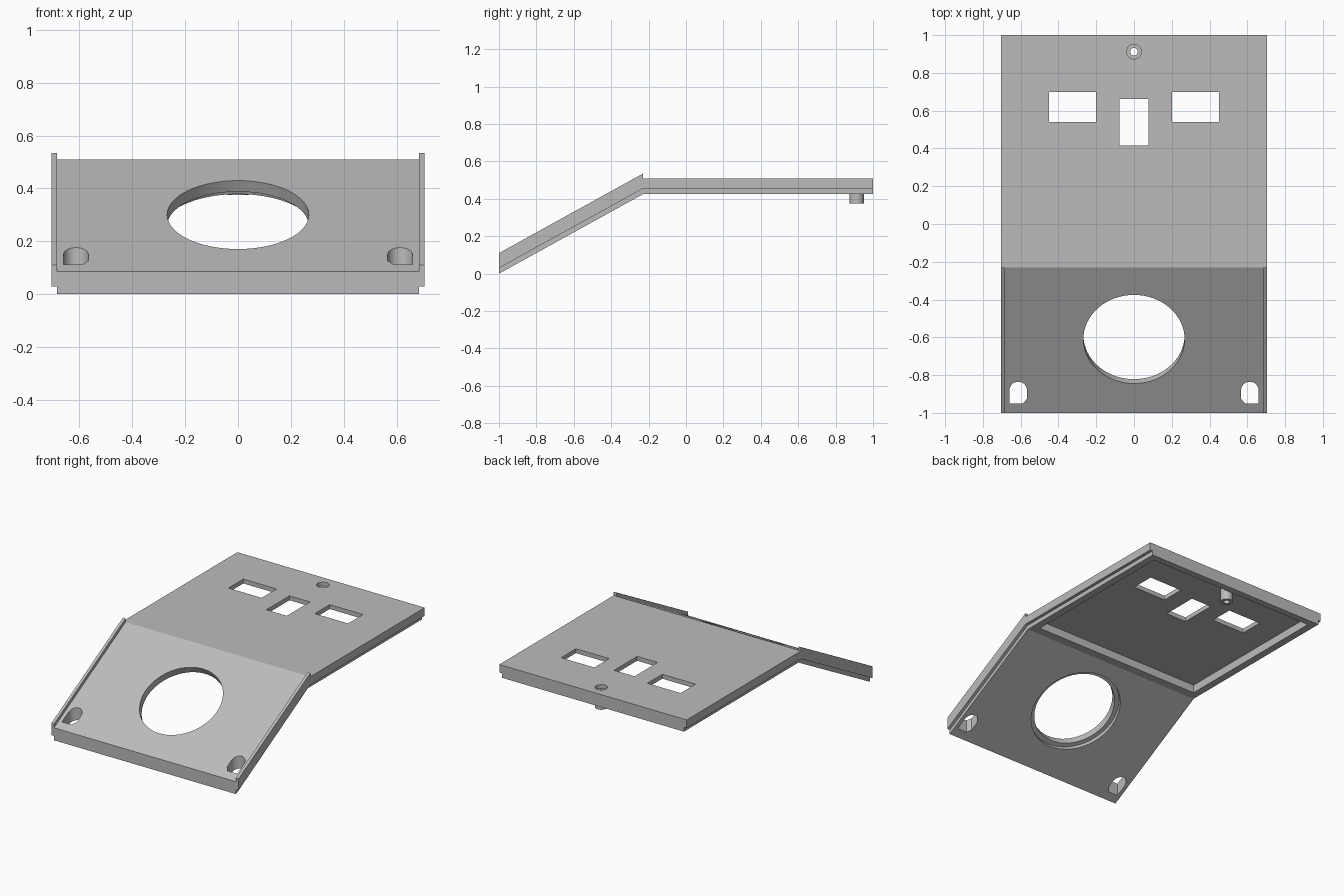
import bpy, bmesh, math
from mathutils import Matrix, Vector

if "Cube" in bpy.data.objects:
    bpy.data.objects.remove(bpy.data.objects["Cube"])

grey = bpy.data.materials.new("plain grey")
grey.use_nodes = True
COLOUR = (0.5, 0.5, 0.5, 1)
grey.diffuse_color = COLOUR
grey.node_tree.nodes["Principled BSDF"].inputs["Base Color"].default_value = COLOUR

HALF, INNER = 0.705, 0.685          # outer half width, half width inside the side rails
FOLD, TOP, BOTTOM = -0.23, 0.51, 0.425
SLOPE = 0.552                       # rise of the front panel


def ramp(y, level):
    """Height of the sloped panel at y, for a surface that meets the fold at level."""
    return level + SLOPE * (y - FOLD)


def prism(name, points, start, end, axis):
    """Extrude a 2D outline along x (points are y, z) or z (points are x, y)."""
    bm = bmesh.new()
    place = (lambda p, d: (d, p[0], p[1])) if axis == "x" else (lambda p, d: (p[0], p[1], d))
    face = bm.faces.new([bm.verts.new(place(p, start)) for p in points])
    new = bmesh.ops.extrude_face_region(bm, geom=[face])["geom"]
    shift = Vector(place((0, 0), end - start))
    bmesh.ops.translate(bm, vec=shift, verts=[v for v in new if isinstance(v, bmesh.types.BMVert)])
    bmesh.ops.recalc_face_normals(bm, faces=bm.faces)
    return make(name, bm)


def cylinder(name, radius, depth, centre, tilt=0):
    bm = bmesh.new()
    matrix = Matrix.Translation(centre) @ Matrix.Rotation(tilt, 4, "X")
    bmesh.ops.create_cone(bm, cap_ends=True, segments=64, radius1=radius, radius2=radius,
                          depth=depth, matrix=matrix)
    return make(name, bm)


def make(name, bm):
    mesh = bpy.data.meshes.new(name)
    bm.to_mesh(mesh)
    bm.free()
    obj = bpy.data.objects.new(name, mesh)
    bpy.context.collection.objects.link(obj)
    mesh.materials.append(grey)
    return obj


def box(x0, x1, y0, y1, z0, z1):
    return prism("cutter", [(x0, y0), (x1, y0), (x1, y1), (x0, y1)], z0, z1, "z")


def select(obj):
    bpy.ops.object.select_all(action="DESELECT")
    obj.select_set(True)
    bpy.context.view_layer.objects.active = obj


def cut(target, cutter):
    mod = target.modifiers.new("cut", "BOOLEAN")
    mod.operation, mod.solver, mod.object = "DIFFERENCE", "EXACT", cutter
    select(target)
    bpy.ops.object.modifier_apply(modifier=mod.name)
    bpy.data.objects.remove(cutter)


# Folded panel, as tall as its side rails
rail = TOP + 0.025
panel = prism("folded_panel", [
    (-1, ramp(-1, BOTTOM)), (FOLD, BOTTOM), (1, BOTTOM), (1, TOP),
    (FOLD, TOP), (FOLD, rail), (-1, ramp(-1, rail))], -HALF, HALF, "x")

# Channel between the rails
cut(panel, prism("cutter", [(-1.1, ramp(-1.1, TOP)), (FOLD, TOP), (-0.2, TOP + 0.01),
                            (-0.2, 0.8), (-1.1, 0.8)], -INNER, INNER, "x"))

# Stepped lower edge along both sides
step = BOTTOM + 0.03
for side in (-1, 1):
    cut(panel, prism("cutter", [(-1.1, ramp(-1.1, step)), (FOLD, step), (1.1, step),
                                (1.1, -0.3), (-1.1, -0.3)], side * INNER, side * 0.8, "x"))

# Pocket under the flat part
FLOOR = 0.48
cut(panel, box(-0.635, 0.635, -0.17, 0.955, 0.3, FLOOR))

# Three rectangular windows
for x0, x1, y0, y1 in [(-0.45, -0.2, 0.54, 0.7), (0.2, 0.45, 0.54, 0.7), (-0.077, 0.077, 0.415, 0.663)]:
    cut(panel, box(x0, x1, y0, y1, 0.3, 0.7))

# Round opening, square to the slope, with a wider recess underneath
tilt = math.atan(SLOPE)
normal = Vector((0, -math.sin(tilt), math.cos(tilt)))
centre = Vector((0, -0.61, ramp(-0.61, TOP)))
cut(panel, cylinder("cutter", 0.268, 0.4, centre, tilt))
cut(panel, cylinder("cutter", 0.297, 0.2, centre - normal * 0.148, tilt))

# Slots in the front corners: round at the back, square at the outer front
for side in (-1, 1):
    r, cx, cy = 0.047, 0.613, -0.882
    outline = [(cx + r * math.cos(a * math.pi / 16), cy + r * math.sin(a * math.pi / 16)) for a in range(17)]
    outline += [(cx - r, -0.925), (cx - 0.025, -0.95), (cx + r, -0.95)]
    cut(panel, prism("cutter", [(side * x, y) for x, y in outline], -0.3, 0.7, "z"))

# Screw hole with a hollow post below it
cut(panel, cylinder("cutter", 0.039, 0.4, (0, 0.912, TOP)))
post = cylinder("screw_post", 0.039, FLOOR + 0.004 - 0.375, (0, 0.912, (FLOOR + 0.379) / 2))
cut(post, cylinder("cutter", 0.02, 0.4, (0, 0.912, 0.43)))

for obj in (panel, post):
    select(obj)
    bpy.ops.object.shade_smooth_by_angle(angle=math.radians(25))
